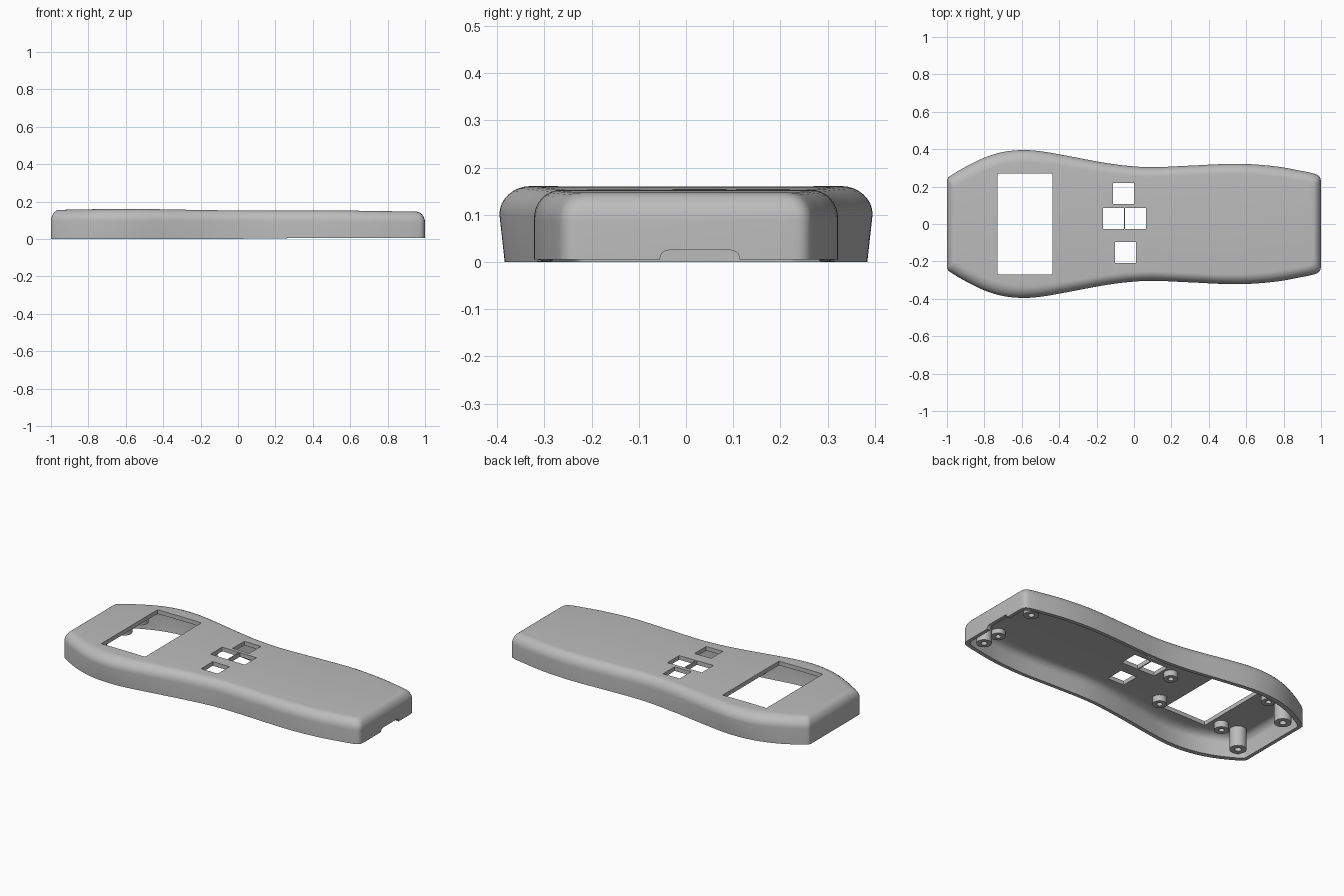
import bpy, bmesh, math
from mathutils import Vector

cube = bpy.data.objects.get("Cube")
if cube:
    bpy.data.objects.remove(cube, do_unlink=True)

grey = bpy.data.materials.new("light_grey_plastic")
grey.use_nodes = True
GREY = (0.5, 0.5, 0.5, 1)
grey.diffuse_color = GREY
grey.node_tree.nodes["Principled BSDF"].inputs["Base Color"].default_value = GREY


def make_object(name, bm):
    bmesh.ops.recalc_face_normals(bm, faces=bm.faces)
    mesh = bpy.data.meshes.new(name)
    bm.to_mesh(mesh)
    bm.free()
    mesh.materials.append(grey)
    obj = bpy.data.objects.new(name, mesh)
    bpy.context.collection.objects.link(obj)
    return obj


def select(obj):
    bpy.ops.object.select_all(action="DESELECT")
    obj.select_set(True)
    bpy.context.view_layer.objects.active = obj


def smooth_path(points, steps):
    """Catmull-Rom curve through 2D points."""
    p = [Vector(q) for q in points]
    p = [p[0]] + p + [p[-1]]
    out = []
    for a, b, c, d in zip(p, p[1:], p[2:], p[3:]):
        for s in range(steps):
            t = s / steps
            out.append(0.5 * (2 * b + (c - a) * t + (2 * a - 5 * b + 4 * c - d) * t**2
                              + (3 * b - a - 3 * c + d) * t**3))
    return out + [p[-1]]


def top_height(x):
    return 0.152 + 0.009 * math.exp(-((x + 0.6) / 0.4) ** 2) - 0.015 * max(0, x - 0.6)


def rim_height(x):
    t = min(1, max(0, (x + 0.2) / 0.6))
    return 0.005 * t * t * (3 - 2 * t)


# Half outline of the body, from the wide end to the narrow end
outline = smooth_path([(-1, 0.225), (-0.995, 0.245), (-0.97, 0.265), (-0.9, 0.306),
                       (-0.8, 0.355), (-0.7, 0.385), (-0.6, 0.395), (-0.5, 0.389),
                       (-0.36, 0.365), (-0.15, 0.326), (0, 0.308), (0.12, 0.304),
                       (0.3, 0.312), (0.55, 0.322), (0.75, 0.309), (0.9, 0.283),
                       (0.96, 0.27), (0.985, 0.26), (0.997, 0.243), (1, 0.215)], 5)
n = len(outline)


def add_skin(bm, sx, sy, drop, radius):
    """Open-bottomed rounded skin; returns its rim ring."""
    def ring(level):
        upper = []
        for p in outline:
            if level is None:
                x, y = p.x, p.y - 0.15 * max(0, p.y - 0.32)
                x, y = x * sx, y * sy
                z = rim_height(x)
            else:
                k = 1 - math.cos(level)
                x, y = p.x * sx * (1 - 0.045 * k), p.y * sy * (1 - 0.17 * k)
                z = top_height(x) - drop - radius * (1 - math.sin(level))
            upper.append((x, y, z))
        lower = [(x, -y, z) for x, y, z in reversed(upper)]
        return [bm.verts.new(v) for v in upper + lower]

    rings = [ring(None)] + [ring(math.pi / 2 * i / 8) for i in range(9)]
    for a, b in zip(rings, rings[1:]):
        bridge(bm, a, b)
    top = rings[-1]
    for i in range(n - 1):
        bm.faces.new((top[i], top[i + 1], top[2 * n - 2 - i], top[2 * n - 1 - i]))
    return rings[0]


def bridge(bm, a, b):
    for i in range(len(a)):
        j = (i + 1) % len(a)
        bm.faces.new((a[i], a[j], b[j], b[i]))


# Hollow shell
bm = bmesh.new()
outer = add_skin(bm, 1, 1, 0, 0.06)
inner = add_skin(bm, 0.978, 0.93, 0.025, 0.045)
bridge(bm, outer, inner)
shell = make_object("top_shell", bm)


def add_box(bm, x0, x1, y0, y1, z0, z1):
    verts = bmesh.ops.create_cube(bm, size=1)["verts"]
    for v in verts:
        v.co = (x1 if v.co.x > 0 else x0, y1 if v.co.y > 0 else y0,
                z1 if v.co.z > 0 else z0)
    return verts


# Cutters: screen window, button holes and rounded cable notch
bm = bmesh.new()
add_box(bm, -0.73, -0.435, -0.27, 0.27, 0.06, 0.3)
for x, y in [(-0.055, 0.163), (-0.11, 0.029), (0.009, 0.029), (-0.045, -0.153)]:
    add_box(bm, x - 0.056, x + 0.056, y - 0.056, y + 0.056, 0.06, 0.3)
notch = add_box(bm, 0.95, 1.1, -0.055, 0.113, -0.05, 0.025)
edges = [e for e in bm.edges if all(v in notch and v.co.z > 0 for v in e.verts)
         and abs(e.verts[0].co.y - e.verts[1].co.y) < 0.01]
bmesh.ops.bevel(bm, geom=edges, offset=0.018, segments=5, profile=0.5, affect="EDGES")
cutter = make_object("opening_cutter", bm)
cutter.hide_render = True

cut = shell.modifiers.new("openings", "BOOLEAN")
cut.operation = "DIFFERENCE"
cut.solver = "EXACT"
cut.object = cutter
select(shell)
bpy.ops.object.modifier_apply(modifier=cut.name)
bpy.data.objects.remove(cutter, do_unlink=True)
bpy.ops.object.shade_smooth_by_angle(angle=math.radians(35))


def add_boss(name, x, y, bottom, radius):
    """Screw boss hanging from the ceiling with a blind hole."""
    top = top_height(x) - 0.018
    bm = bmesh.new()
    rings = []
    for r, z in [(radius, top), (radius, bottom), (radius * 0.4, bottom),
                 (radius * 0.4, top - 0.01)]:
        rings.append([bm.verts.new((x + r * math.cos(a), y + r * math.sin(a), z))
                      for a in (math.tau * i / 24 for i in range(24))])
    for a, b in zip(rings, rings[1:]):
        bridge(bm, a, b)
    bm.faces.new(rings[0])
    bm.faces.new(rings[-1])
    boss = make_object(name, bm)
    select(boss)
    bpy.ops.object.shade_smooth_by_angle(angle=math.radians(35))


# Tall corner posts and short circuit board standoffs
for side, s in (("left", 1), ("right", -1)):
    add_boss("wide_end_post_" + side, -0.9, s * 0.19, 0.01, 0.047)
    add_boss("narrow_end_post_" + side, 0.9, s * 0.2, 0.015, 0.042)
    add_boss("screen_standoff_" + side, -0.79, s * 0.2, 0.095, 0.04)
    add_boss("narrow_end_standoff_" + side, 0.8, s * 0.2, 0.095, 0.04)
add_boss("middle_standoff", -0.22, 0.05, 0.095, 0.04)
add_boss("inner_standoff", -0.35, -0.2, 0.095, 0.04)
